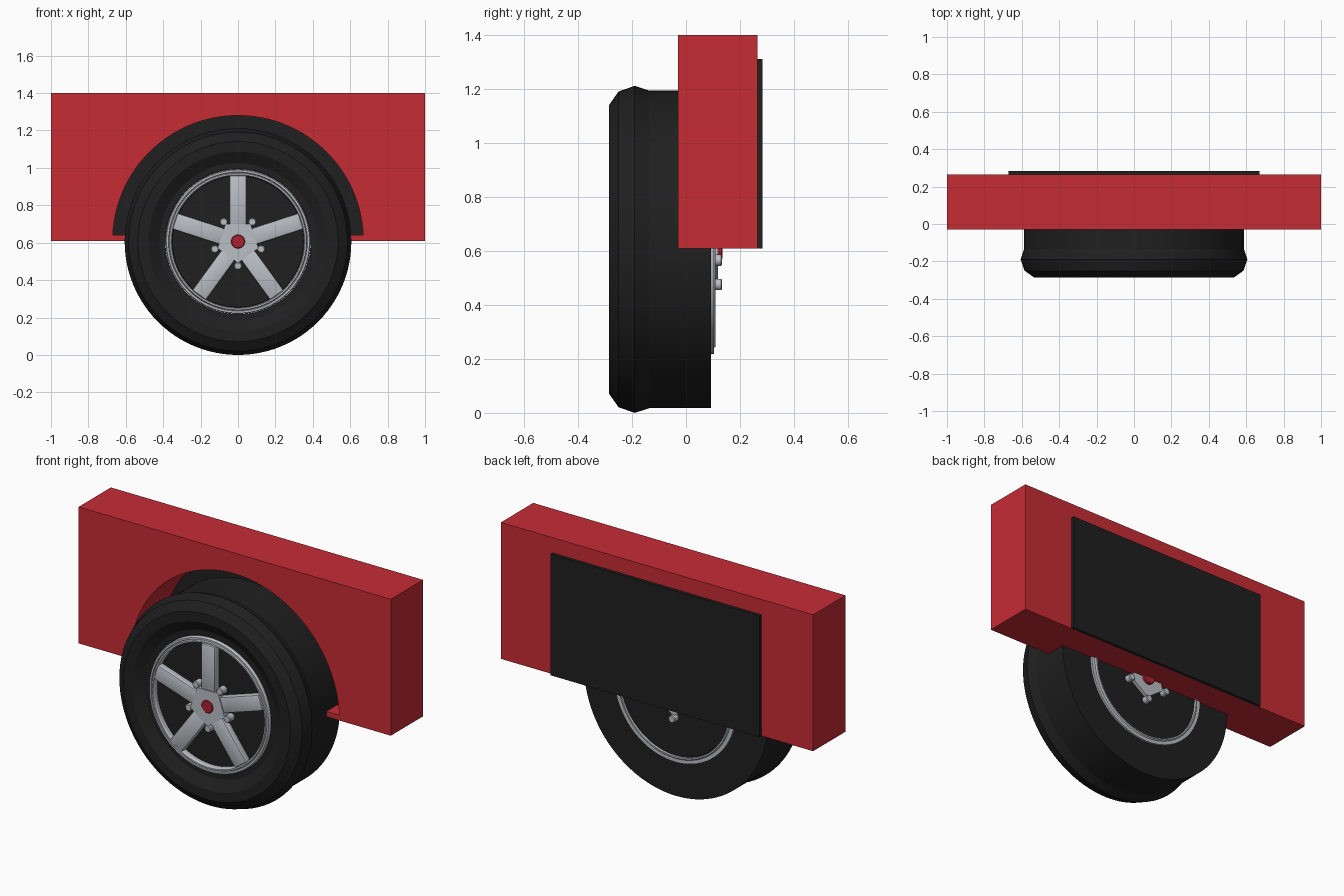
import bpy, bmesh
from math import cos, sin, pi, radians
from mathutils import Matrix, Vector

if "Cube" in bpy.data.objects:
    bpy.data.objects.remove(bpy.data.objects["Cube"], do_unlink=True)

AXLE = Vector((0, 0, 0.606))


def material(name, rgb):
    m = bpy.data.materials.new(name)
    m.use_nodes = True
    m.diffuse_color = (*rgb, 1)
    bsdf = next(n for n in m.node_tree.nodes if n.type == "BSDF_PRINCIPLED")
    bsdf.inputs["Base Color"].default_value = (*rgb, 1)
    return m


RED = material("body red", (0.57, 0.025, 0.036))
BLACK = material("rubber black", (0.014, 0.014, 0.014))
SILVER = material("wheel silver", (0.49, 0.52, 0.56))
DARK_RED = material("cap red", (0.42, 0.015, 0.03))


def finish(name, bm, mat, smooth_angle=0):
    """Turn a bmesh into an object, smooth except at edges above the angle."""
    bmesh.ops.remove_doubles(bm, verts=bm.verts, dist=1e-5)
    bmesh.ops.recalc_face_normals(bm, faces=bm.faces)
    if smooth_angle:
        for f in bm.faces:
            f.smooth = True
        for e in bm.edges:
            e.smooth = e.calc_face_angle(pi) < radians(smooth_angle)
    mesh = bpy.data.meshes.new(name)
    bm.to_mesh(mesh)
    bm.free()
    mesh.materials.append(mat)
    obj = bpy.data.objects.new(name, mesh)
    bpy.context.collection.objects.link(obj)
    return obj


def box(name, lo, hi, mat):
    lo, hi = Vector(lo), Vector(hi)
    bm = bmesh.new()
    bmesh.ops.create_cube(bm, size=1, matrix=Matrix.Translation((lo + hi) / 2)
                          @ Matrix.Diagonal((*(hi - lo), 1)))
    return finish(name, bm, mat)


def prism(name, outline, y0, y1, mat, smooth_angle=0):
    """Extrude an (x, z) outline from y0 to y1."""
    bm = bmesh.new()
    face = bm.faces.new([bm.verts.new((x, y0, z)) for x, z in outline])
    new = bmesh.ops.extrude_face_region(bm, geom=[face], use_keep_orig=True)["geom"]
    bmesh.ops.translate(bm, vec=(0, y1 - y0, 0),
                        verts=[v for v in new if isinstance(v, bmesh.types.BMVert)])
    return finish(name, bm, mat, smooth_angle)


def lathe(name, profile, mat, center=AXLE, steps=96, closed=True):
    """Spin a (y, radius) profile around a front-to-back axis."""
    bm = bmesh.new()
    verts = [bm.verts.new(center + Vector((r, y, 0))) for y, r in profile]
    edges = [bm.edges.new(p) for p in zip(verts, verts[1:])]
    if closed:
        edges.append(bm.edges.new((verts[-1], verts[0])))
    bmesh.ops.spin(bm, geom=verts + edges, cent=center, axis=(0, 1, 0),
                   angle=2 * pi, steps=steps)
    return finish(name, bm, mat, 10 if steps > 40 else 30)


def rod(name, y0, y1, r, mat, center=AXLE, steps=32, edge=0.004):
    return lathe(name, [(y0, 0), (y0, r - edge), (y0 + edge, r),
                        (y1 - edge, r), (y1, r - edge), (y1, 0)],
                 mat, center, steps, closed=False)


# Fender block with a round wheel arch and a thin floor
ARCH, BASE, TOP = 0.67, 0.61, 1.4
FRONT, BACK = -0.03, 0.265
arch = [(ARCH * cos(pi * i / 64), BASE + ARCH * sin(pi * i / 64)) for i in range(65)]
prism("fender_block", [(1, BASE), (1, TOP), (-1, TOP), (-1, BASE)] + arch[::-1],
      FRONT, BACK, RED, 10)
box("arch_floor", (-ARCH, FRONT, BASE), (ARCH, BACK, 0.64), RED)
box("arch_back_panel", (-ARCH, BACK, BASE), (ARCH, 0.283, 1.312), BLACK)

# Tyre with a shouldered front edge and dished sidewall
lathe("tyre", [(-0.25, 0.388), (-0.25, 0.42), (-0.285, 0.48), (-0.285, 0.535),
               (-0.25, 0.585), (-0.19, 0.606), (-0.135, 0.588),
               (0.092, 0.588), (0.092, 0.388)], BLACK)

# Rim barrel with stepped lips, and the dark disc that fills it
lathe("rim", [(-0.258, 0.387), (-0.266, 0.382), (-0.266, 0.372), (-0.26, 0.369),
              (-0.268, 0.365), (-0.268, 0.357), (-0.255, 0.352),
              (0.11, 0.352), (0.11, 0.36), (0.103, 0.366), (0.103, 0.387)], SILVER)
rod("wheel_disc", -0.237, 0.097, 0.354, BLACK, steps=96)

# Five spokes with softened edges
for i in range(5):
    bm = bmesh.new()
    bmesh.ops.create_cube(bm, size=1, matrix=Matrix.Translation((0, -0.253, 0.222))
                          @ Matrix.Diagonal((0.09, 0.046, 0.264, 1)))
    bmesh.ops.bevel(bm, geom=bm.edges[:], offset=0.009, segments=2,
                    profile=0.5, affect="EDGES")
    bmesh.ops.transform(bm, verts=bm.verts, matrix=Matrix.Translation(AXLE)
                        @ Matrix.Rotation(2 * pi * i / 5, 4, "Y"))
    finish(f"spoke_{i + 1}", bm, SILVER, 35)

# Pentagonal hub, bolts between the spokes, and centre cap
corners = [radians(54 + 72 * i) for i in range(5)]
prism("hub", [(0.115 * cos(a), AXLE.z + 0.115 * sin(a)) for a in corners],
      -0.279, 0.118, SILVER)
for i, a in enumerate(corners):
    spot = AXLE + Vector((0.13 * cos(a), 0, 0.13 * sin(a)))
    rod(f"wheel_bolt_{i + 1}", -0.28, 0.134, 0.021, SILVER, spot, 20)
rod("centre_cap", -0.284, 0.136, 0.037, DARK_RED)
